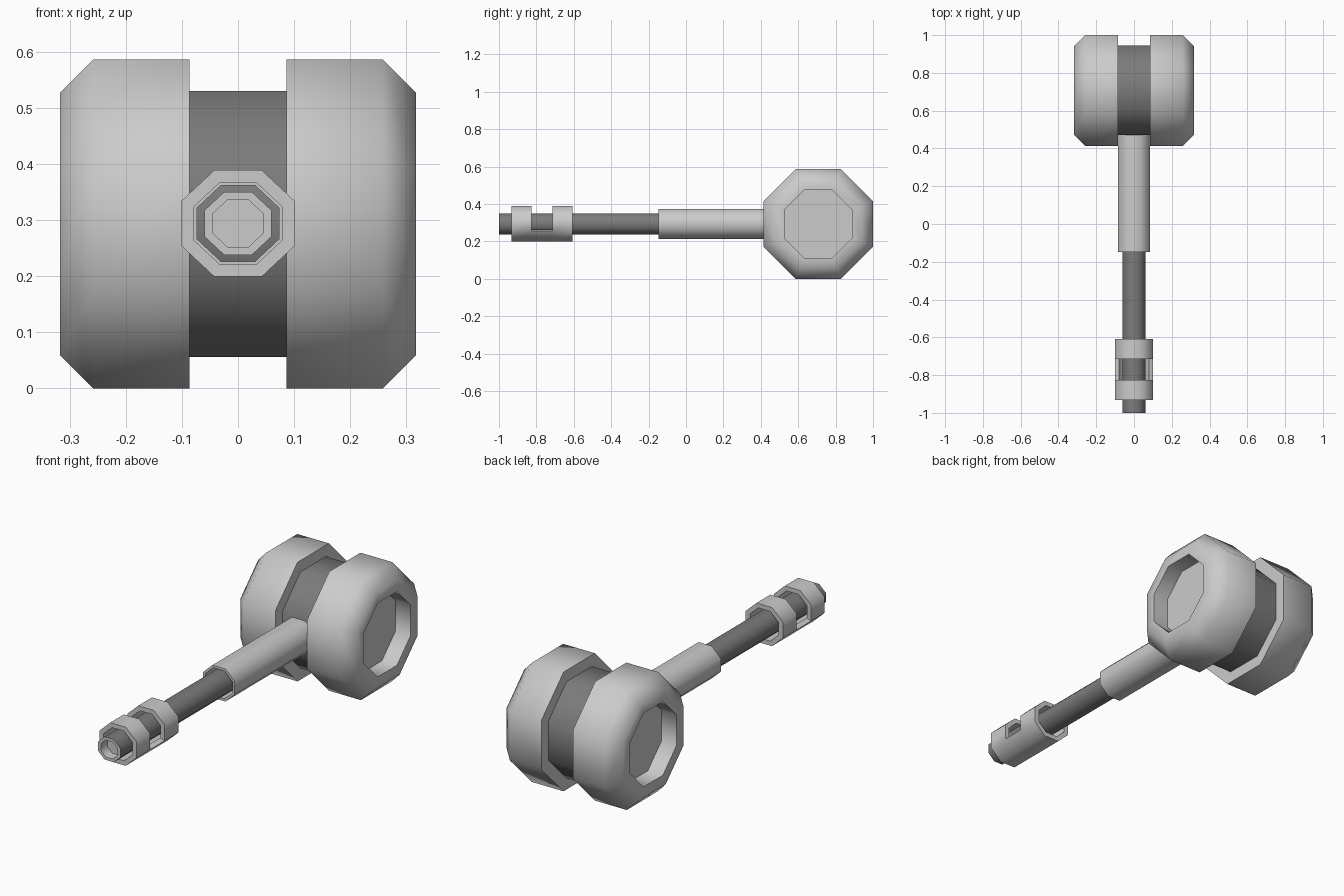
import bpy, bmesh, math

if "Cube" in bpy.data.objects:
    bpy.data.objects.remove(bpy.data.objects["Cube"])

N = 8
ZC = 0.293           # height of the handle and head axes
HEAD_Y = 0.707       # centre of the head
STRETCH = 1.07       # handle parts are slightly wider than tall

def material(name, v):
    m = bpy.data.materials.new(name)
    m.diffuse_color = (v, v, v, 1)
    m.use_nodes = True
    m.node_tree.nodes["Principled BSDF"].inputs["Base Color"].default_value = m.diffuse_color
    return m

DARK = material("dark_grey", 0.2)
LIGHT = material("light_grey", 0.8)

def octagon(apothem, i):
    a = math.radians(22.5 + 45 * i)
    r = apothem / math.cos(math.pi / N)
    return r * math.cos(a), r * math.sin(a)

def head_point(x, apothem, i):
    u, v = octagon(apothem, i)
    return x, HEAD_Y + u, ZC + v

def handle_point(y, apothem, i):
    u, v = octagon(apothem, i)
    return u * STRETCH, y, ZC + 0.001 + v

def finish(bm, name, mats=(), angle=50):
    bmesh.ops.recalc_face_normals(bm, faces=bm.faces)
    me = bpy.data.meshes.new(name)
    bm.to_mesh(me)
    bm.free()
    for m in mats:
        me.materials.append(m)
    ob = bpy.data.objects.new(name, me)
    bpy.context.collection.objects.link(ob)
    bpy.ops.object.select_all(action='DESELECT')
    ob.select_set(True)
    bpy.context.view_layer.objects.active = ob
    bpy.ops.object.shade_smooth_by_angle(angle=math.radians(angle))
    return ob

def turned(name, profile, point, mats=(), closed=False, light_from=None):
    """Eight-sided solid from (position, apothem) pairs along an axis."""
    bm = bmesh.new()
    rings = [[bm.verts.new(point(p, r, i)) for i in range(N)] for p, r in profile]
    count = len(rings) if closed else len(rings) - 1
    for k in range(count):
        a, b = rings[k], rings[(k + 1) % len(rings)]
        for i in range(N):
            j = (i + 1) % N
            f = bm.faces.new((a[i], a[j], b[j], b[i]))
            f.material_index = int(light_from is not None and k >= light_from)
    if not closed:
        bm.faces.new(rings[0])
        cap = bm.faces.new(rings[-1])
        cap.material_index = int(light_from is not None)
    return finish(bm, name, mats)

# Head: two chamfered weights with recessed ends, around a dark core
weight = turned("head_weights", [(0.086, 0.293), (0.258, 0.293), (0.317, 0.234),
                                 (0.317, 0.181), (0.235, 0.181)], head_point)
weight.modifiers.new("mirror", 'MIRROR')
turned("head_core", [(-0.09, 0.237), (0.09, 0.237)], head_point, [DARK])

# Handle: hollow sleeve, then the rod with a light recessed end
turned("handle_sleeve", [(-0.148, 0.08), (0.48, 0.08), (0.48, 0.068), (-0.148, 0.068)],
       handle_point, closed=True)
turned("handle_rod", [(0.48, 0.056), (-1.0, 0.056), (-1.0, 0.042), (-0.95, 0.042)],
       handle_point, [DARK, LIGHT], light_from=1)

# Grip: two collars joined along their three lower sides
ys = [-0.932, -0.827, -0.715, -0.608]
bm = bmesh.new()
outer, inner = [[[bm.verts.new(handle_point(y, r, i)) for i in range(N)] for y in ys]
                for r in (0.095, 0.073)]

def present(j, i):
    return 0 <= j < 3 and (j != 1 or i % N in (4, 5, 6))

for j in range(3):
    for i in range(N):
        if not present(j, i):
            continue
        n = (i + 1) % N
        for s in (outer, inner):
            bm.faces.new((s[j][i], s[j][n], s[j + 1][n], s[j + 1][i]))
        for dj, k in ((-1, j), (1, j + 1)):
            if not present(j + dj, i):
                bm.faces.new((outer[k][i], outer[k][n], inner[k][n], inner[k][i]))
        for di, k in ((-1, i), (1, n)):
            if not present(j, i + di):
                bm.faces.new((outer[j][k], outer[j + 1][k], inner[j + 1][k], inner[j][k]))
finish(bm, "grip_collars")
